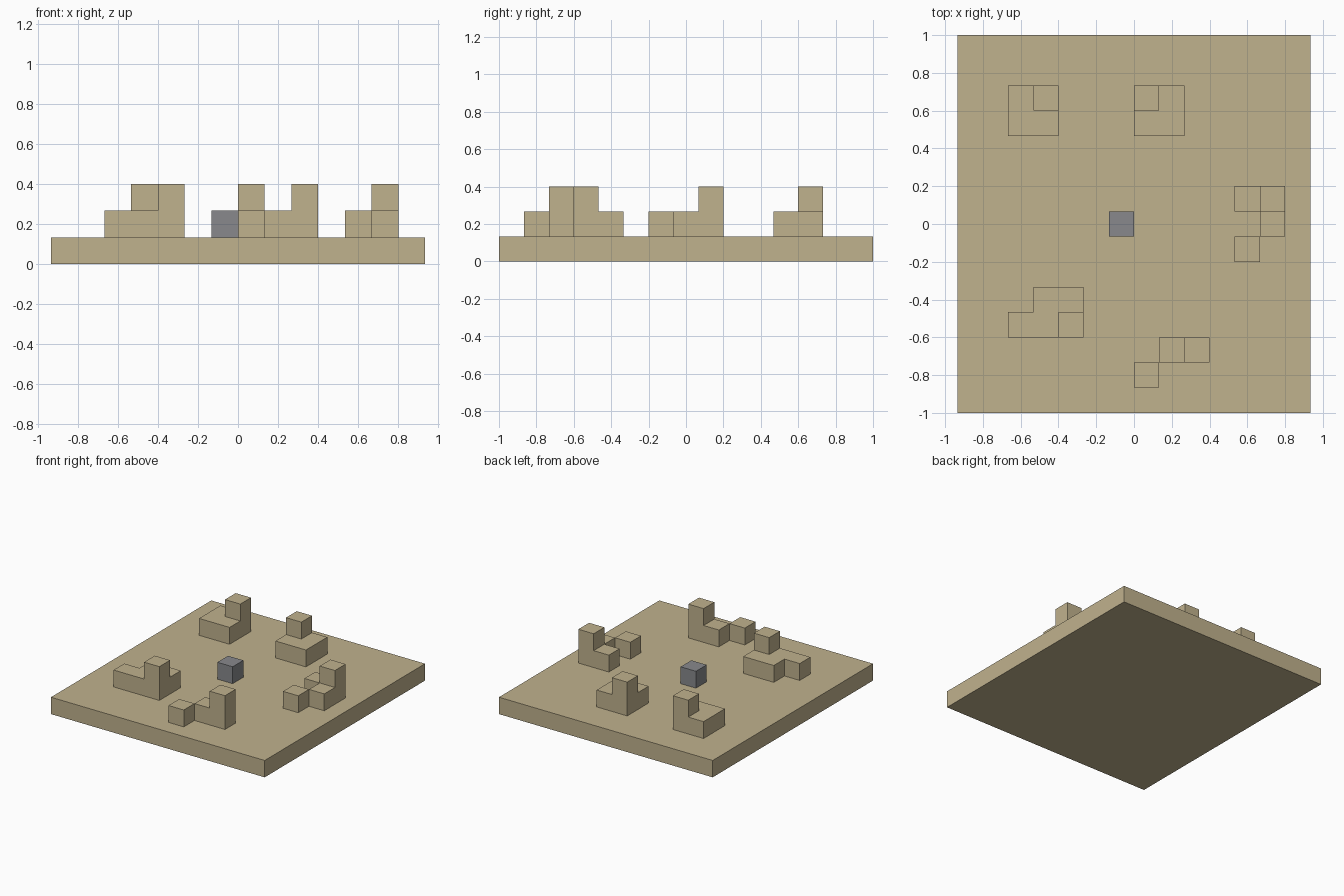
import bpy
import bmesh
from mathutils import Vector

cube = bpy.data.objects.get("Cube")
if cube:
    bpy.data.objects.remove(cube, do_unlink=True)

# One grid cell; the board is 14 cells wide and 15 deep
U = 2 / 15
NX, NY = 14, 15


def make_material(name, rgb):
    mat = bpy.data.materials.new(name)
    mat.use_nodes = True
    color = (*rgb, 1.0)
    mat.diffuse_color = color
    mat.node_tree.nodes["Principled BSDF"].inputs["Base Color"].default_value = color
    return mat


sand = make_material("sand", (0.527, 0.445, 0.27))
grey = make_material("grey", (0.246, 0.25, 0.265))


def finish(name, bm, mat):
    mesh = bpy.data.meshes.new(name)
    bm.to_mesh(mesh)
    bm.free()
    mesh.materials.append(mat)
    obj = bpy.data.objects.new(name, mesh)
    bpy.context.collection.objects.link(obj)


def block_stack(name, heights, mat):
    """Solid from {(column, row): height in cells}, standing on the board."""
    cells = {(i, j, k) for (i, j), h in heights.items() for k in range(1, h + 1)}
    bm = bmesh.new()
    for cell in cells:
        center = Vector(cell) + Vector((0.5, 0.5, 0.5))
        for axis in range(3):
            for sign in (-1, 1):
                near = list(cell)
                near[axis] += sign
                if tuple(near) in cells:
                    continue
                n, a, b = Vector(), Vector(), Vector()
                n[axis] = sign / 2
                a[(axis + 1) % 3] = 0.5
                b[(axis + 2) % 3] = sign / 2
                corners = (-a - b, a - b, a + b, b - a)
                bm.faces.new([bm.verts.new(center + n + c) for c in corners])
    bmesh.ops.remove_doubles(bm, verts=bm.verts, dist=0.001)
    bmesh.ops.dissolve_limit(bm, angle_limit=0.01, verts=bm.verts, edges=bm.edges)
    for v in bm.verts:
        v.co = Vector((v.co.x, v.co.y - NY / 2, v.co.z)) * U
    finish(name, bm, mat)


# Ground board
bm = bmesh.new()
bmesh.ops.create_cube(bm, size=1)
for v in bm.verts:
    v.co = Vector((v.co.x * NX, v.co.y * NY, v.co.z + 0.5)) * U
finish("ground_board", bm, sand)

# Two square ruins at the back, each with one raised corner
for name, col, tall in (("back_right_ruin", -5, -4), ("back_left_ruin", 0, 0)):
    heights = {(i, j): 1 for i in (col, col + 1) for j in (11, 12)}
    heights[tall, 12] = 2
    block_stack(name, heights, sand)

# Stepped ruins at the side and front
block_stack("side_ruin", {(4, 8): 1, (5, 8): 2, (5, 7): 1, (4, 6): 1}, sand)
block_stack("front_right_ruin",
            {(-5, 3): 1, (-4, 3): 1, (-3, 3): 2, (-4, 4): 1, (-3, 4): 1}, sand)
block_stack("front_left_ruin", {(0, 1): 1, (1, 2): 1, (2, 2): 2}, sand)

# Lone block in the middle
block_stack("center_block", {(-1, 7): 1}, grey)
